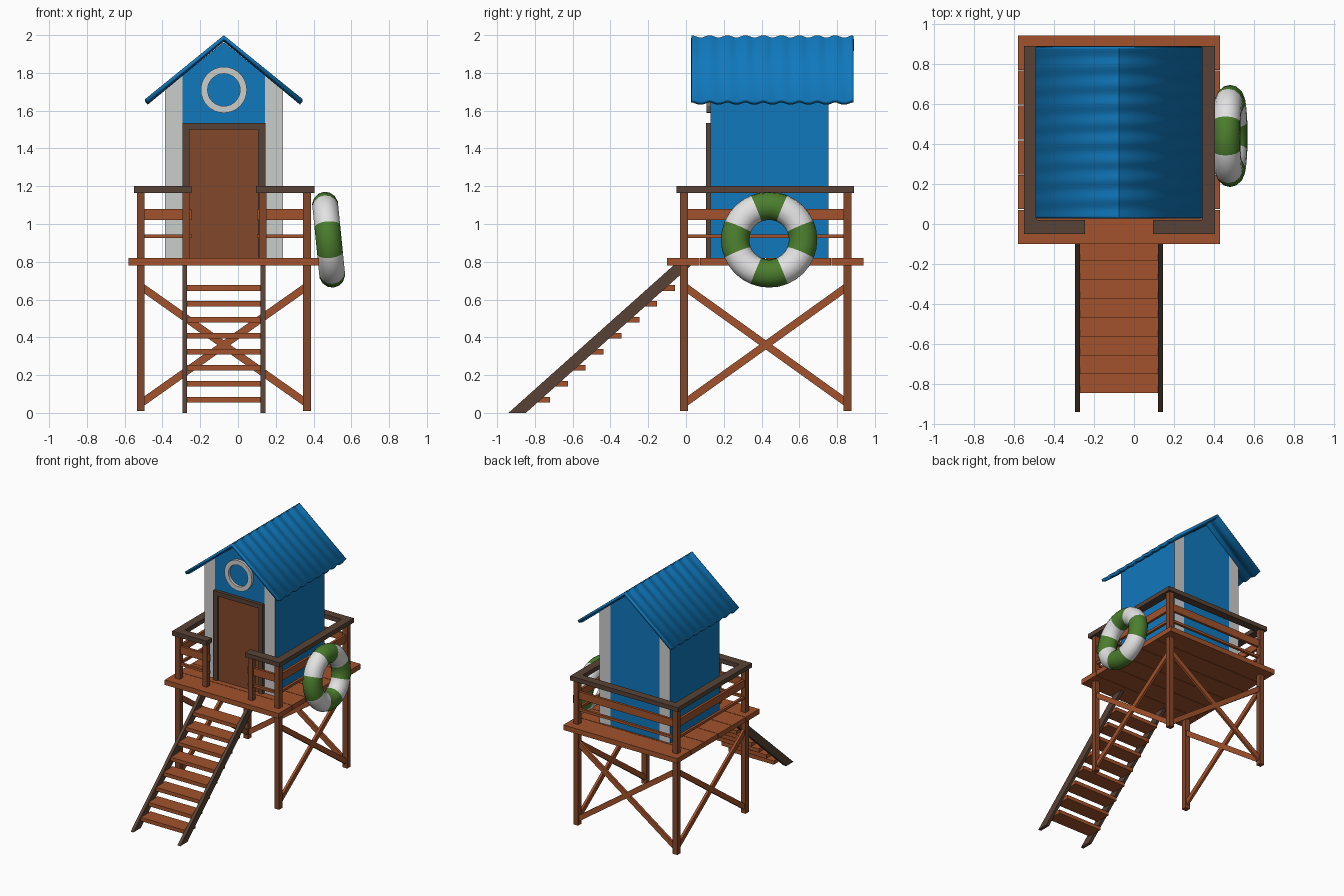
import bpy, bmesh, math
from mathutils import Vector, Matrix

if "Cube" in bpy.data.objects:
    bpy.data.objects.remove(bpy.data.objects["Cube"], do_unlink=True)


def material(name, rgb):
    lin = [((c / 255 + 0.055) / 1.055) ** 2.4 for c in rgb] + [1.0]
    m = bpy.data.materials.new(name)
    m.use_nodes = True
    m.diffuse_color = lin
    m.node_tree.nodes["Principled BSDF"].inputs["Base Color"].default_value = lin
    return m


SIENNA = material("plank brown", (162, 82, 44))
BROWN = material("post brown", (132, 71, 42))
DARK = material("dark brown", (88, 66, 54))
BLUE = material("blue paint", (16, 120, 188))
GREY = material("pale grey paint", (203, 205, 203))
WHITE = material("float white", (226, 226, 226))
GREEN = material("float green", (76, 126, 46))

CX = -0.075            # centre line of the hut
LEG_X = (-0.515, 0.365)
LEG_Y = (-0.01, 0.855)


def finish(name, bm, *mats):
    bmesh.ops.recalc_face_normals(bm, faces=bm.faces)
    me = bpy.data.meshes.new(name)
    bm.to_mesh(me)
    bm.free()
    ob = bpy.data.objects.new(name, me)
    bpy.context.collection.objects.link(ob)
    for m in mats:
        me.materials.append(m)
    return ob


def box(name, x, y, z, mat):
    """Box from (min, max) ranges."""
    bm = bmesh.new()
    bmesh.ops.create_cube(bm, size=1)
    for v in bm.verts:
        v.co = Vector([r[0] if c < 0 else r[1] for c, r in zip(v.co, (x, y, z))])
    return finish(name, bm, mat)


def beam(name, a, b, width, depth, mat):
    """Beam between two points; depth is horizontal, width is in the upright plane."""
    a, b = Vector(a), Vector(b)
    d = (b - a).normalized()
    side = d.cross(Vector((0, 0, 1))).normalized()
    rot = Matrix((d, side, d.cross(side))).transposed().to_4x4()
    bm = bmesh.new()
    bmesh.ops.create_cube(bm, size=1)
    bmesh.ops.scale(bm, vec=((b - a).length, depth, width), verts=bm.verts)
    bmesh.ops.transform(bm, matrix=Matrix.Translation((a + b) / 2) @ rot, verts=bm.verts)
    return finish(name, bm, mat)


def prism(bm, points, offset):
    """Closed solid from a flat outline."""
    face = bm.faces.new([bm.verts.new(p) for p in points])
    out = bmesh.ops.extrude_face_region(bm, geom=[face])
    moved = [g for g in out["geom"] if isinstance(g, bmesh.types.BMVert)]
    bmesh.ops.translate(bm, vec=offset, verts=moved)
    # keep the starting cap
    if not face.is_valid:
        bm.faces.new(points)


def around(c, half):
    return (c - half, c + half)


# Legs, which carry on up as railing posts
for x in LEG_X:
    for y in LEG_Y:
        box("leg", around(x, 0.021), around(y, 0.021), (0.01, 1.17), BROWN)
for x in (-0.275, 0.13):
    box("entrance_post", around(x, 0.02), around(LEG_Y[0], 0.02), (0.81, 1.17), BROWN)

# Deck planks
step = 1.045 / 6
for i in range(6):
    y0 = -0.10 + i * step
    box("deck_plank", (-0.58, 0.43), (y0, y0 + step - 0.004), (0.78, 0.82), SIENNA)

# Cross braces on both sides and the back
for lo, hi in ((0.05, 0.67), (0.67, 0.05)):
    for x in LEG_X:
        beam("side_brace", (x, LEG_Y[0], lo), (x, LEG_Y[1], hi), 0.04, 0.02, SIENNA)
    beam("back_brace", (LEG_X[0], LEG_Y[1], lo), (LEG_X[1], LEG_Y[1], hi), 0.04, 0.02, SIENNA)

# Railing bars: one wide and one thin
for z in ((1.02, 1.08), (0.925, 0.945)):
    for x in LEG_X:
        box("side_rail", around(x, 0.01), LEG_Y, z, SIENNA)
    box("back_rail", LEG_X, around(LEG_Y[1], 0.01), z, SIENNA)
    box("front_rail_right", (LEG_X[0], -0.245), around(LEG_Y[0], 0.01), z, SIENNA)
    box("front_rail_left", (0.10, LEG_X[1]), around(LEG_Y[0], 0.01), z, SIENNA)

# Handrails
TOP = (1.165, 1.2)
for x in ((-0.55, -0.485), (0.34, 0.405)):
    box("side_handrail", x, (-0.05, 0.89), TOP, DARK)
box("back_handrail", (-0.485, 0.34), (0.825, 0.89), TOP, DARK)
box("front_handrail_right", (-0.485, -0.245), (-0.05, 0.02), TOP, DARK)
box("front_handrail_left", (0.095, 0.34), (-0.05, 0.02), TOP, DARK)

# Stairs
for x in (-0.295, 0.12):
    bm = bmesh.new()
    outline = ((-0.94, 0), (-0.848, 0), (0.025, 0.78), (-0.067, 0.78))
    prism(bm, [(x, y, z) for y, z in outline], (0.025, 0, 0))
    bmesh.ops.holes_fill(bm, edges=bm.edges)
    finish("stair_stringer", bm, DARK)
for i in range(8):
    y0, z0 = -0.845 + 0.0945 * i, 0.055 + 0.0845 * i
    box("stair_tread", (-0.275, 0.125), (y0, y0 + 0.125), (z0, z0 + 0.03), SIENNA)

# Hut body: gabled prism with pale bands at the corners of the front and back
bm = bmesh.new()
gable = ((-0.312, 0.82), (0.312, 0.82), (0.312, 1.71), (0, 1.962), (-0.312, 1.71))
prism(bm, [(CX + x, 0.13, z) for x, z in gable], (0, 0.625, 0))
bmesh.ops.holes_fill(bm, edges=bm.edges)
for x in (-0.218, 0.218):
    bmesh.ops.bisect_plane(bm, geom=bm.verts[:] + bm.edges[:] + bm.faces[:],
                           plane_co=(CX + x, 0, 0), plane_no=(1, 0, 0))
bm.normal_update()
for f in bm.faces:
    if abs(f.normal.y) > 0.5 and abs(f.calc_center_median().x - CX) > 0.218:
        f.material_index = 1
finish("hut_body", bm, BLUE, GREY)

# Door and its frame
box("door", (-0.26, 0.11), (0.118, 0.135), (0.82, 1.5), BROWN)
for x in ((-0.295, -0.257), (0.107, 0.145)):
    box("door_jamb", x, (0.105, 0.135), (0.82, 1.535), DARK)
box("door_lintel", (-0.257, 0.107), (0.105, 0.135), (1.5, 1.535), DARK)

# Round ornament: a flat ring above the door
bm = bmesh.new()
N = 32
loops = []
for r, y in ((0.122, 0.135), (0.122, 0.108), (0.086, 0.108), (0.086, 0.135)):
    loops.append([bm.verts.new((CX + r * math.cos(k * math.tau / N), y,
                                1.71 + r * math.sin(k * math.tau / N))) for k in range(N)])
for j in range(4):
    a, b = loops[j], loops[(j + 1) % 4]
    for k in range(N):
        bm.faces.new((a[k], a[(k + 1) % N], b[(k + 1) % N], b[k]))
finish("gable_ring", bm, GREY)

# Corrugated roof: a ridge profile repeated along a wave, then thickened
bm = bmesh.new()
ROWS, WAVES = 72, 9
grid = []
for i in range(ROWS + 1):
    t = i / ROWS
    lift = 0.006 * math.cos(t * WAVES * math.tau)
    grid.append([bm.verts.new((CX + x, 0.03 + 0.855 * t, z + lift))
                 for x, z in ((-0.417, 1.655), (0, 1.993), (0.417, 1.655))])
for a, b in zip(grid, grid[1:]):
    for k in range(2):
        bm.faces.new((a[k], a[k + 1], b[k + 1], b[k]))
roof = finish("corrugated_roof", bm, BLUE)
if roof.data.polygons[0].normal.z < 0:
    roof.data.flip_normals()
solid = roof.modifiers.new("thickness", "SOLIDIFY")
solid.thickness = 0.022
solid.offset = -1

# Life ring hung outside the left railing, in eight alternating segments
bm = bmesh.new()
MAJ, MIN = 32, 14
rings = []
for i in range(MAJ):
    a = (i + 0.5) * math.tau / MAJ - math.tau / MAJ / 2 + math.tau / 16
    ring = []
    for j in range(MIN):
        b = j * math.tau / MIN
        r = 0.18 + 0.075 * math.cos(b)
        ring.append(bm.verts.new((0.07 * math.sin(b), r * math.cos(a), r * math.sin(a))))
    rings.append(ring)
for i in range(MAJ):
    p, q = rings[i], rings[(i + 1) % MAJ]
    for j in range(MIN):
        f = bm.faces.new((p[j], p[(j + 1) % MIN], q[(j + 1) % MIN], q[j]))
        f.material_index = (i // 4) % 2
bmesh.ops.transform(bm, verts=bm.verts, matrix=Matrix.Translation((0.48, 0.44, 0.917))
                    @ Matrix.Rotation(-0.1, 4, "Y"))
life_ring = finish("life_ring", bm, WHITE, GREEN)

# Smooth shading on the curved parts
bpy.ops.object.select_all(action="DESELECT")
for ob in (roof, life_ring):
    ob.select_set(True)
bpy.context.view_layer.objects.active = life_ring
bpy.ops.object.shade_smooth_by_angle(angle=math.radians(35))
